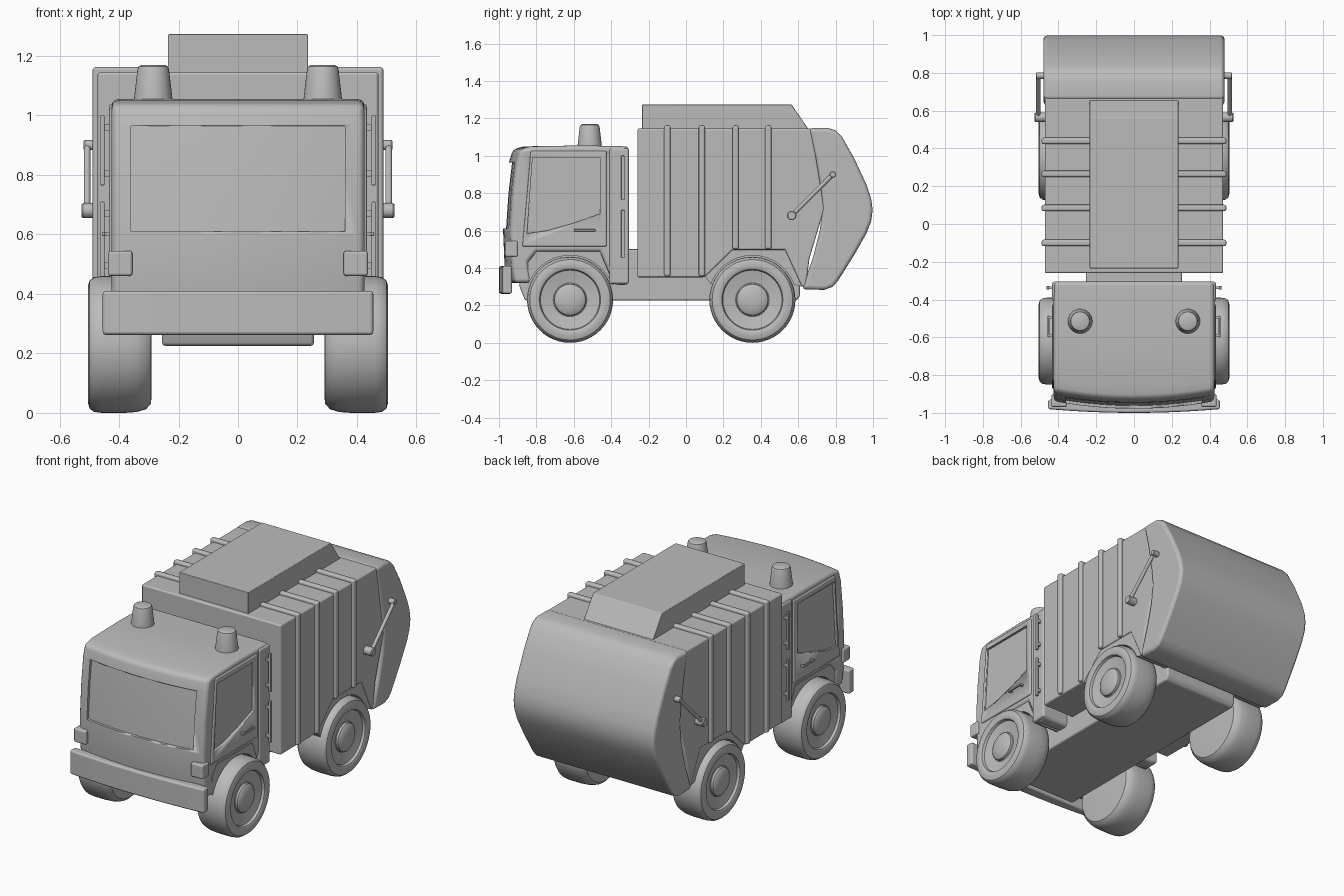
import bpy, bmesh, math
from mathutils import Vector

grey = bpy.data.materials.new("plain grey")
grey.diffuse_color = (0.5, 0.5, 0.5, 1)


def finish(name, bm, bevel=0.0, segments=3):
    bmesh.ops.recalc_face_normals(bm, faces=bm.faces)
    me = bpy.data.meshes.new(name)
    bm.to_mesh(me)
    bm.free()
    me.materials.append(grey)
    ob = bpy.data.objects.new(name, me)
    bpy.context.collection.objects.link(ob)
    if bevel:
        m = ob.modifiers.new("bevel", 'BEVEL')
        m.width, m.segments, m.limit_method = bevel, segments, 'ANGLE'
        m.angle_limit = math.radians(32)
        m.harden_normals = True
    return ob


def prism(name, profile, x0, x1, bevel=0.0, steps=1, bow=None):
    """Side profile (y, z) swept across x; bow(x, y) shifts y for a curved front."""
    bm = bmesh.new()
    rings = []
    for i in range(steps + 1):
        x = x0 + (x1 - x0) * i / steps
        rings.append([bm.verts.new((x, y + (bow(x, y) if bow else 0), z)) for y, z in profile])
    n = len(profile)
    for a, b in zip(rings, rings[1:]):
        for i in range(n):
            bm.faces.new((a[i], a[(i + 1) % n], b[(i + 1) % n], b[i]))
    bm.faces.new(rings[0])
    bm.faces.new(rings[-1])
    return finish(name, bm, bevel)


def box(name, x0, x1, y0, y1, z0, z1, bevel=0.0):
    return prism(name, [(y0, z0), (y1, z0), (y1, z1), (y0, z1)], x0, x1, bevel)


def sided(maker, name, profile, s, x0, x1, bevel=0.0):
    return maker(name, profile, min(s * x0, s * x1), max(s * x0, s * x1), bevel)


def lathe(name, profile, origin, axis, n=48):
    """Revolve (radius, distance) points about an axis."""
    bm = bmesh.new()
    rot = Vector((0, 0, 1)).rotation_difference(Vector(axis)).to_matrix()
    rings = []
    for r, h in profile:
        rings.append([bm.verts.new(rot @ Vector((r * math.cos(2 * math.pi * k / n),
                      r * math.sin(2 * math.pi * k / n), h)) + Vector(origin)) for k in range(n)])
    for a, b in zip(rings, rings[1:]):
        for k in range(n):
            bm.faces.new((a[k], a[(k + 1) % n], b[(k + 1) % n], b[k]))
    bm.faces.new(rings[0])
    bm.faces.new(rings[-1])
    return finish(name, bm)


def rod(name, a, b, r):
    d = Vector(b) - Vector(a)
    return lathe(name, [(r, 0), (r, d.length)], a, d.normalized(), 16)


def cut(ob, cutter):
    cutter.hide_render = True
    cutter.display_type = 'WIRE'
    m = ob.modifiers.new("recess", 'BOOLEAN')
    m.operation, m.object, m.solver = 'DIFFERENCE', cutter, 'EXACT'


# chassis
prism("chassis", [(-0.89, 0.3), (-0.86, 0.225), (0.59, 0.225), (0.61, 0.25), (0.61, 0.5), (-0.89, 0.5)],
      -0.255, 0.255, 0.012)


# cab with bowed front and recessed windscreen
def bow(x, y):
    return 0.04 * (x / 0.425) ** 2 if y < -0.86 else 0


cab = prism("cab", [(-0.305, 0.31), (-0.305, 1.05), (-0.55, 1.055), (-0.865, 1.05), (-0.925, 1.035),
                    (-0.945, 0.97), (-0.965, 0.8), (-0.978, 0.6), (-0.97, 0.41), (-0.955, 0.32),
                    (-0.865, 0.32), (-0.845, 0.43), (-0.8, 0.485), (-0.46, 0.485), (-0.385, 0.31)],
            -0.425, 0.425, 0.022, 12, bow)
cut(cab, prism("windscreen_cutter", [(-1.1, 0.61), (-0.962, 0.61), (-0.949, 0.8), (-0.93, 0.965), (-1.1, 0.965)],
               -0.36, 0.36, 0, 12, bow))

# bumper, wrapped slightly round the corners
prism("bumper", [(-1.0, 0.262), (-0.93, 0.262), (-0.93, 0.41), (-1.0, 0.41)], -0.455, 0.455, 0.012, 10,
      lambda x, y: 0.02 * (x / 0.455) ** 2 if y < -0.95 else 0.0)

for s, side in ((-1, "left"), (1, "right")):
    def slab(name, x0, x1, y0, y1, z0, z1, bevel=0.0):
        return box(side + name, min(s * x0, s * x1), max(s * x0, s * x1), y0, y1, z0, z1, bevel)

    # corner lamps
    slab("_lamp", 0.355, 0.437, -0.968, -0.9, 0.46, 0.545, 0.01)
    # door with recessed window
    door = sided(prism, side + "_door", [(-0.875, 0.515), (-0.425, 0.515), (-0.425, 1.025), (-0.83, 1.025)],
                 s, 0.40, 0.433, 0.008)
    pane = [(-0.85, 0.585), (-0.74, 0.6), (-0.6, 0.64), (-0.46, 0.69), (-0.46, 0.99), (-0.82, 0.99)]
    for target in (door, cab):
        cut(target, sided(prism, side + "_window_cutter", pane, s, 0.418, 0.5))
    # door handle
    slab("_handle", 0.447, 0.457, -0.6, -0.485, 0.595, 0.608, 0.004)
    for y in (-0.595, -0.5):
        slab("_handle_mount", 0.42, 0.452, y, y + 0.012, 0.595, 0.608)
    # rear pillar and grab rails
    slab("_pillar", 0.38, 0.433, -0.41, -0.305, 0.315, 1.04, 0.012)
    for z0, z1 in ((0.455, 0.71), (0.765, 1.0)):
        slab("_rail", 0.449, 0.463, -0.347, -0.328, z0, z1, 0.004)
        for z in (z0 + 0.03, z1 - 0.05):
            slab("_rail_mount", 0.42, 0.455, -0.345, -0.33, z, z + 0.02)
    # roof beacons
    lathe(side + "_beacon", [(0.065, 0), (0.063, 0.02), (0.053, 0.105), (0.049, 0.115), (0.04, 0.119)],
          (s * 0.285, -0.515, 1.05), (0, 0, 1), 32)

    # wheels and fenders
    for yc, end, xo, outer in ((-0.62, "front", 0.418, [(-0.845, 0.43), (-0.8, 0.487), (-0.46, 0.487), (-0.385, 0.31)]),
                               (0.355, "rear", 0.465, [(0.1, 0.36), (0.25, 0.497), (0.53, 0.497), (0.62, 0.3)])):
        lathe(f"{end}_{side}_wheel",
              [(0.17, 0.29), (0.2, 0.293), (0.218, 0.31), (0.227, 0.34), (0.23, 0.38), (0.23, 0.46),
               (0.226, 0.485), (0.215, 0.499), (0.195, 0.505), (0.172, 0.505), (0.163, 0.5),
               (0.158, 0.485), (0.15, 0.483), (0.09, 0.473), (0.085, 0.476), (0.083, 0.488),
               (0.07, 0.497), (0.04, 0.503), (0.012, 0.505)],
              (0, yc, 0.23), (s, 0, 0))
        arc = [(yc + 0.237 * math.cos(math.radians(a)), 0.23 + 0.237 * math.sin(math.radians(a)))
               for a in range(20, 161, 7)]
        sided(prism, f"{end}_{side}_fender", outer + arc, s, 0.25, xo)

    # tailgate ram
    low, high = (s * 0.507, 0.565, 0.68), (s * 0.507, 0.785, 0.9)
    rod(side + "_ram", low, high, 0.011)
    lathe(side + "_ram_base", [(0.025, 0.45), (0.025, 0.521), (0.021, 0.526)], (0, 0.565, 0.68), (s, 0, 0), 24)
    lathe(side + "_ram_tip", [(0.017, 0.45), (0.017, 0.515), (0.014, 0.519)], (0, 0.785, 0.9), (s, 0, 0), 24)

# refuse container
prism("container", [(-0.26, 0.35), (-0.26, 1.145), (0.67, 1.145), (0.74, 0.72), (0.66, 0.45), (0.64, 0.3),
                    (0.62, 0.3), (0.53, 0.497), (0.25, 0.497), (0.1, 0.35)], -0.472, 0.472, 0.025)
# ribs over the container
for y, z0 in ((-0.1, 0.355), (0.085, 0.355), (0.265, 0.5), (0.44, 0.5)):
    box("rib", -0.489, 0.489, y - 0.017, y + 0.017, z0, 1.163, 0.012)

# rounded tailgate
prism("tailgate", [(0.655, 1.148), (0.76, 1.148), (0.8, 1.135), (0.835, 1.1), (0.9, 0.985), (0.965, 0.845),
                   (0.99, 0.77), (0.998, 0.71), (0.99, 0.65), (0.965, 0.585), (0.9, 0.47), (0.815, 0.335),
                   (0.785, 0.3), (0.74, 0.283), (0.62, 0.285), (0.68, 0.46), (0.715, 0.6), (0.73, 0.72),
                   (0.72, 0.82), (0.69, 1.0)], -0.48, 0.48, 0.022)

# roof hatch with sloped rear
prism("roof_hatch", [(-0.235, 1.12), (0.67, 1.12), (0.565, 1.273), (-0.235, 1.273)], -0.235, 0.235, 0.004)

# smooth shading with sharp edges kept
for ob in bpy.context.scene.objects:
    ob.select_set(True)
    bpy.context.view_layer.objects.active = ob
bpy.ops.object.shade_smooth_by_angle(angle=math.radians(32))
